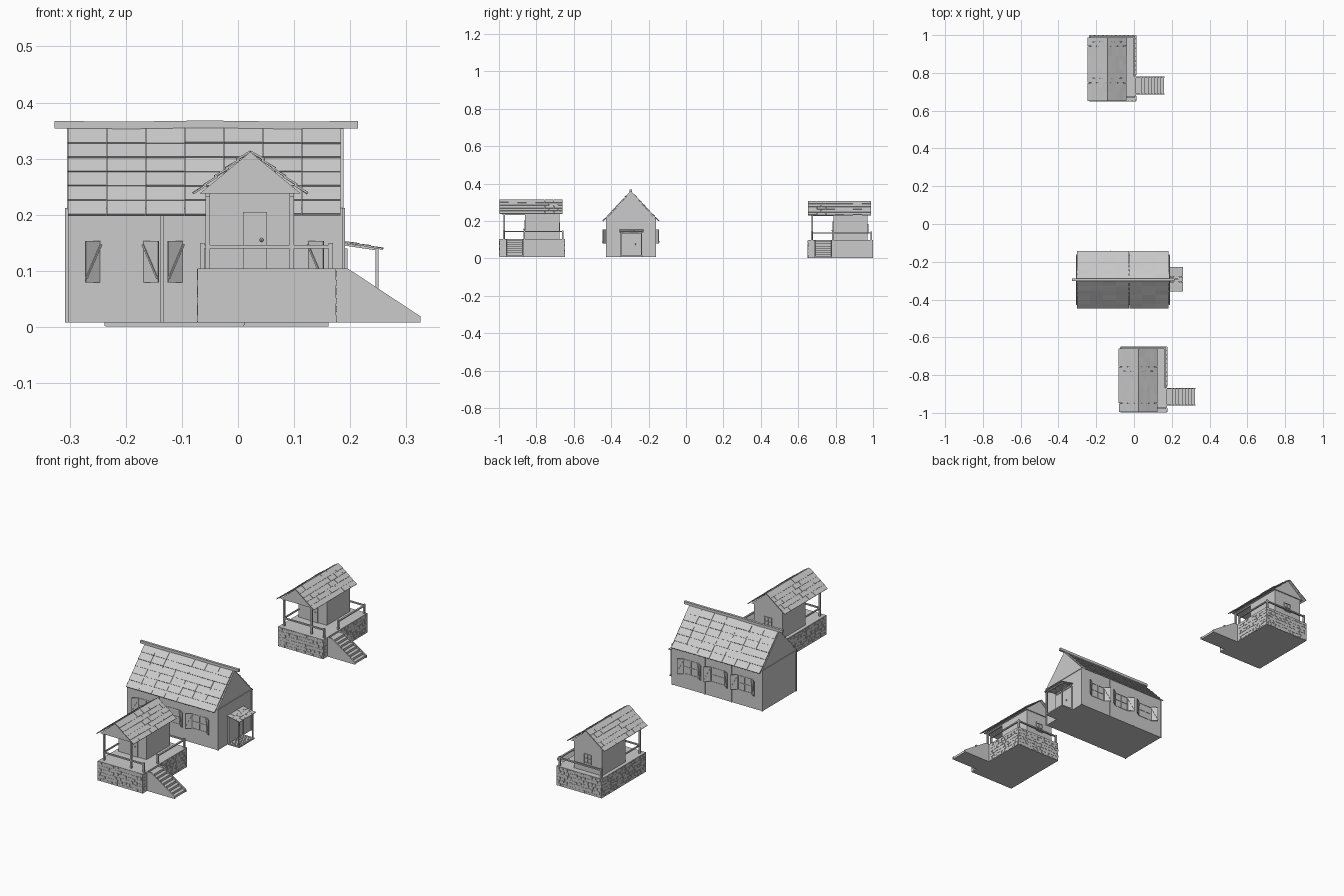
import bpy, bmesh, math, random
from mathutils import Matrix, Vector

if "Cube" in bpy.data.objects:
    bpy.data.objects.remove(bpy.data.objects["Cube"])

random.seed(4)


class Part:
    """Collects simple solids into one named mesh."""
    def __init__(self, name, off=(0, 0, 0)):
        self.name, self.off, self.bm = name, off, bmesh.new()

    def box(self, x0, x1, y0, y1, z0, z1):
        m = Matrix.Translation(((x0 + x1) / 2, (y0 + y1) / 2, (z0 + z1) / 2))
        self.mbox(m, (abs(x1 - x0), abs(y1 - y0), abs(z1 - z0)))
        return self

    def mbox(self, m, size):
        bmesh.ops.create_cube(self.bm, size=1, matrix=m @ Matrix.Diagonal((*size, 1)))

    def beam(self, a, b, w, t):
        a, b = Vector(a), Vector(b)
        q = (b - a).to_track_quat('Z', 'Y').to_matrix().to_4x4()
        self.mbox(Matrix.Translation((a + b) / 2) @ q, (w, t, (b - a).length))

    def prism(self, pts, axis, lo, hi):
        # profile in (x,z) extruded along y, or in (y,z) extruded along x
        mk = (lambda p, e: (p[0], e, p[1])) if axis == 'y' else (lambda p, e: (e, p[0], p[1]))
        f = self.bm.faces.new([self.bm.verts.new(mk(p, lo)) for p in pts])
        r = bmesh.ops.extrude_face_region(self.bm, geom=[f])
        for v in r['geom']:
            if isinstance(v, bmesh.types.BMVert):
                v.co[1 if axis == 'y' else 0] = hi
        return self

    def shingles(self, top, down, along, length, rows, cols, t=0.005, tilt=0.09, half=True):
        # overlapping courses on one slope, lower edges lifted
        top, down, along = Vector(top), Vector(down), Vector(along)
        d = down.normalized()
        n = along.cross(d).normalized()
        if n.z < 0:
            n = -n
        step, w = down.length / rows, length / cols
        for i in range(rows):
            edges = [0] + [(k + (0.5 if half and i % 2 else 0)) * w for k in range(1, cols)] + [length]
            for a, b in zip(edges, edges[1:]):
                tl = tilt + random.uniform(-.03, .04)
                dd = (d + n * tl).normalized()
                nn = along.cross(dd).normalized()
                if nn.z < 0:
                    nn = -nn
                ax = dd.cross(nn)
                rot = Matrix((dd, -ax, nn)).transposed()
                if rot.determinant() < 0:
                    rot = Matrix((dd, ax, nn)).transposed()
                c = top + d * (i + .55) * step + along * (a + b) / 2 + n * (t / 2 + step * tl * .5)
                ln = step * 1.15 + random.uniform(0, .002)
                self.mbox(Matrix.Translation(c) @ rot.to_4x4(), (ln, b - a - .0008, t))

    def done(self):
        bmesh.ops.recalc_face_normals(self.bm, faces=self.bm.faces)
        me = bpy.data.meshes.new(self.name)
        self.bm.to_mesh(me)
        self.bm.free()
        ob = bpy.data.objects.new(self.name, me)
        ob.location = self.off
        bpy.context.collection.objects.link(ob)


def stone_spots(w, h, nx, nz):
    # irregular stones inside a w x h panel
    for j in range(nz):
        for i in range(nx):
            cx = (i + .5 + (.25 if j % 2 else -.25) * .6 + random.uniform(-.1, .1)) * w / nx
            cz = (j + .5 + random.uniform(-.12, .12)) * h / nz
            sx, sz = w / nx * random.uniform(.28, .42), h / nz * random.uniform(.28, .42)
            yield max(cx - sx, .001), min(cx + sx, w - .001), max(cz - sz, .001), min(cz + sz, h - .001)


def hut(tag, off):
    P = lambda n: Part(f"{tag}_{n}", off)
    X0, X1, Y0, Y1, Z0, Z1 = -.072, .175, -.997, -.649, .008, .104
    P("plinth").box(X0, X1, Y0, Y1, Z0, Z1).done()
    # stone facing on all four sides
    p, e = P("stones"), .0015
    for y in (Y0, Y1):
        for a, b, c, d in stone_spots(X1 - X0, Z1 - Z0, 11, 6):
            p.box(X0 + a, X0 + b, y - e, y + e, Z0 + c, Z0 + d)
    for x in (X0, X1):
        for a, b, c, d in stone_spots(Y1 - Y0, Z1 - Z0, 15, 6):
            if x == X1 and Y0 + b > -.962 and Y0 + a < -.868:
                continue
            p.box(x - e, x + e, Y0 + a, Y0 + b, Z0 + c, Z0 + d)
    p.done()
    # staircase: two side walls and treads
    p = P("stairs")
    for y in (-.962, -.874):
        p.prism([(.175, .008), (.325, .008), (.325, .019), (.196, .104), (.175, .104)], 'y', y, y + .006)
    for i in range(8):
        x = .19 + i * .0165
        p.box(.175, x + .0165, -.956, -.874, .008 + (7 - i) * .011, .008 + (8 - i) * .011)
    p.done()
    # cabin, and gabled roof body reaching out over the porch
    P("cabin").box(-.055, .1, -.86, -.677, .104, .24).done()
    P("roof_body").prism([(-.068, .238), (.112, .238), (.022, .312)], 'y', -.984, -.672).done()
    p = P("roof_shingles")
    for s in (-1, 1):
        p.shingles((.022, -.997, .311), (s * .097, 0, -.074), (0, 1, 0), .338, 5, 7, .0035)
    p.done()
    # door and knob
    p = P("door").box(.009, .052, -.864, -.86, .104, .205)
    bmesh.ops.create_uvsphere(p.bm, u_segments=8, v_segments=6, radius=.0035,
                              matrix=Matrix.Translation((.042, -.867, .155)))
    p.done()
    # back window with cross bars
    p = P("window")
    for x in (.002, .021, .04):
        p.box(x, x + .004, -.677, -.673, .145, .19)
    for z in (.145, .166, .187):
        p.box(.002, .044, -.677, -.6735, z, z + .004)
    p.done()
    # porch posts, plates, railings
    p = P("posts")
    for x in (-.058, .092):
        p.box(x, x + .008, -.977, -.969, .104, .24)
        p.box(x, x + .008, -.98, -.86, .232, .24)
    p.done()
    p = P("railing")
    p.box(-.056, .168, -.979, -.971, .14, .146)
    p.box(-.057, -.051, -.975, -.86, .14, .146)
    p.box(.161, .169, -.868, -.654, .14, .146)
    p.box(-.068, .169, -.662, -.654, .14, .146)
    for x, y in ((.161, -.979), (.161, -.868), (.161, -.662), (-.068, -.662)):
        p.box(x, x + .008, y, y + .008, .104, .15)
    p.done()


hut("front_hut", (0, 0, 0))
hut("back_hut", (-.164, 1.648, -.007))

# ---- main house ----
CY, HX0, HX1 = -.295, -.305, .188
W0, W1 = CY - .131, CY + .131
Part("house_walls").prism([(W0, .008), (W1, .008), (W1, .212), (CY, .354), (W0, .212)], 'x', HX0, HX1).done()

# roof tiles in six courses
p = Part("house_roof_tiles")
for s in (-1, 1):
    p.shingles((HX0 + .002, CY, .352), (0, s * .143, -.152), (1, 0, 0), .486, 6, 7, .005, .07, False)
p.done()
wave = [(-.327, 0), (-.19, -.001), (-.06, .001), (.08, -.001), (.214, 0)]
Part("ridge_beam").prism([(x, .354 + d) for x, d in wave] + [(x, .367 + d) for x, d in reversed(wave)],
                         'y', CY - .006, CY + .006).done()

# timber corner posts, wall posts, gable trims
p = Part("house_timbers")
for x in (HX0, HX1):
    for y in (W0, W1):
        p.box(x - .003, x + .003, y - .003, y + .003, .008, .212)
    p.box(x - .003, x + .003, W0, W1, .206, .211)
for y in (W0, W1):
    for x in (-.1355, .0115):
        p.box(x - .0025, x + .0025, y - .003, y + .003, .008, .208)
p.done()

# three windows with open braced shutters on both long sides
frames, shut = Part("house_windows"), Part("house_shutters")
for s, wy in ((-1, W0), (1, W1)):
    for k in range(3):
        c = -.207 + .147 * k
        for x in (-.037, 0, .037):
            frames.box(c + x - .002, c + x + .002, wy - .002, wy + .002, .08, .152)
        for z in (.08, .115, .15):
            frames.box(c - .039, c + .039, wy - .002, wy + .002, z - .002, z + .002)
        for h in (-1, 1):
            a = Vector((c + h * .039, wy, 0))
            b = a + Vector((h * .026, s * .019, 0))
            m = (a + b) / 2
            rot = Matrix.Rotation(math.atan2(b.y - a.y, b.x - a.x), 4, 'Z')
            shut.mbox(Matrix.Translation((m.x, m.y, .116)) @ rot, ((b - a).length, .003, .074))
            up = Vector((0, 0, 1))
            n = Vector((-h * .026, s * .026, 0)).normalized() * .0025
            shut.beam(a + up * .147 + n, b + up * .086 + n, .003, .003)
frames.done()
shut.done()

# side door with frame and knob
p = Part("house_door").box(.188, .193, -.345, -.237, .012, .135)
for y in (-.349, -.237):
    p.box(.188, .195, y, y + .004, .01, .139)
p.box(.188, .195, -.349, -.233, .135, .14)
bmesh.ops.create_uvsphere(p.bm, u_segments=8, v_segments=6, radius=.0035,
                          matrix=Matrix.Translation((.196, -.27, .075)))
p.done()

# side porch: floor slabs, posts and sloping awning
p = Part("porch_floor").box(.188, .253, -.352, -.232, .008, .014)
for a, b, c, d in stone_spots(.063, .118, 5, 8):
    p.box(.189 + a, .189 + b, -.351 + c, -.351 + d, .013, .0155)
p.done()
p = Part("porch_posts")
for y in (-.35, -.24):
    p.box(.245, .25, y, y + .005, .012, .142)
    p.beam((.19, y + .0025, .147), (.25, y + .0025, .138), .004, .004)
p.box(.245, .25, -.35, -.235, .134, .14)
p.done()
p = Part("awning_tiles")
p.shingles((.19, -.357, .15), (.065, 0, -.012), (0, 1, 0), .129, 3, 5, .003, .03)
p.done()
